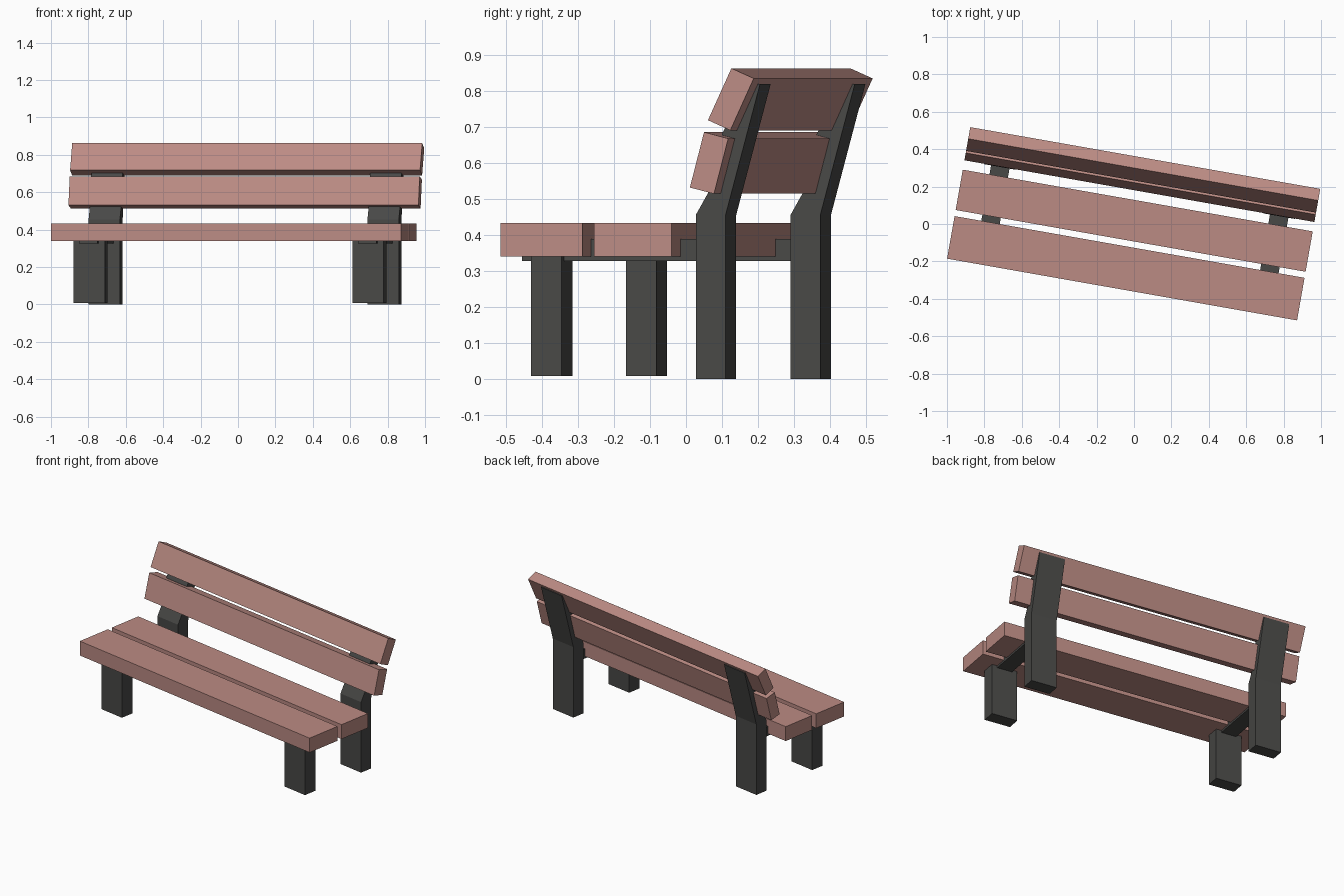
import bpy, math
from mathutils import Matrix

if "Cube" in bpy.data.objects:
    bpy.data.objects.remove(bpy.data.objects["Cube"])

TURN = Matrix.Rotation(math.radians(-10), 4, 'Z')


def material(name, color):
    m = bpy.data.materials.new(name)
    m.diffuse_color = color
    m.use_nodes = True
    m.node_tree.nodes["Principled BSDF"].inputs["Base Color"].default_value = m.diffuse_color
    return m


WOOD = material("wood", (0.50, 0.26, 0.23, 1))
DARK = material("dark_support", (0.065, 0.065, 0.062, 1))


def extrude(name, profile, u0, u1, mat):
    """Extrude a (depth, height) profile along the bench length."""
    n = len(profile)
    verts = [(u, v, z) for u in (u0, u1) for v, z in profile]
    faces = [tuple(range(n))[::-1], tuple(range(n, 2 * n))]
    faces += [(i, (i + 1) % n, n + (i + 1) % n, n + i) for i in range(n)]
    me = bpy.data.meshes.new(name)
    me.from_pydata(verts, [], faces)
    me.transform(TURN)
    me.materials.append(mat)
    ob = bpy.data.objects.new(name, me)
    bpy.context.collection.objects.link(ob)
    return ob


def rect(v0, v1, z0, z1):
    return [(v0, z0), (v1, z0), (v1, z1), (v0, z1)]


# Seat and backrest planks
planks = {
    "seat_plank_front": rect(-0.356, -0.125, 0.34, 0.433),
    "seat_plank_rear": rect(-0.092, 0.127, 0.34, 0.433),
    "back_plank_lower": [(0.178, 0.531), (0.246, 0.514), (0.286, 0.667), (0.218, 0.685)],
    "back_plank_upper": [(0.229, 0.718), (0.292, 0.690), (0.358, 0.834), (0.295, 0.862)],
}
for name, prof in planks.items():
    extrude(name, prof, -0.952, 0.948, WOOD)

# Legs and braces, one set at each end
back_leg = [(0.176, 0), (0.26, 0), (0.26, 0.455), (0.357, 0.818),
            (0.325, 0.822), (0.25, 0.68), (0.21, 0.515), (0.176, 0.455)]
for side, c in (("left", -0.757), ("right", 0.757)):
    extrude("back_leg_" + side, back_leg, c - 0.085, c + 0.085, DARK)
    extrude("front_leg_" + side, rect(-0.288, -0.202, 0.008, 0.345), c - 0.085, c + 0.085, DARK)
    extrude("seat_brace_" + side, rect(-0.32, 0.18, 0.327, 0.388), c - 0.05, c + 0.05, DARK)
